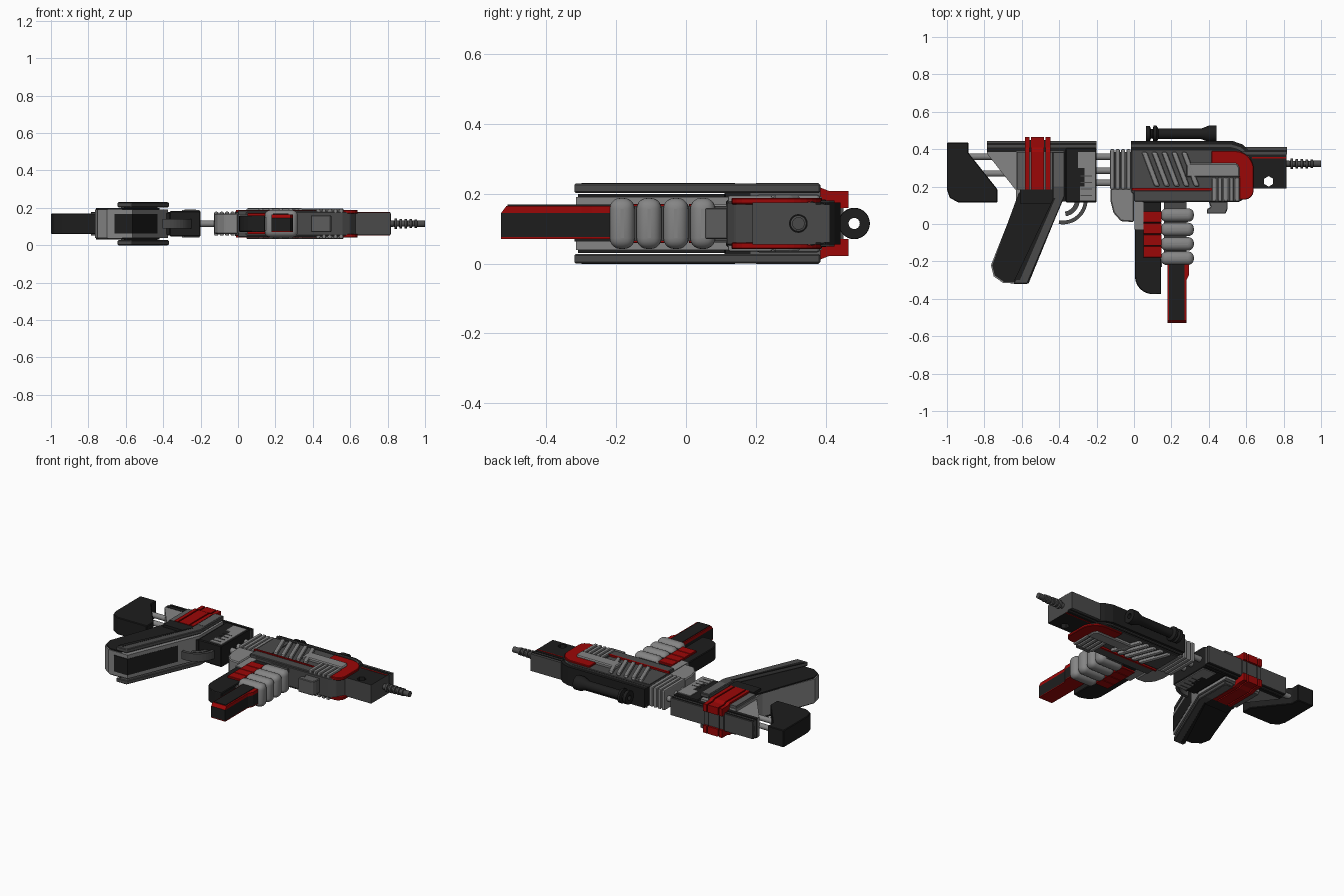
import bpy, bmesh, math

if "Cube" in bpy.data.objects:
    bpy.data.objects.remove(bpy.data.objects["Cube"])

MID = 0.115  # the model is mirrored about this height


def material(name, rgb):
    m = bpy.data.materials.new(name)
    m.diffuse_color = (*rgb, 1)
    m.use_nodes = True
    m.node_tree.nodes["Principled BSDF"].inputs["Base Color"].default_value = m.diffuse_color
    return m


BLACK = material("black", (0.0125, 0.0125, 0.0125))
DARK = material("dark_grey", (0.068, 0.068, 0.068))
MIDG = material("mid_grey", (0.11, 0.11, 0.11))
LIGHT = material("light_grey", (0.235, 0.235, 0.235))
RED = material("red", (0.33, 0.002, 0.002))


def finish(name, bm, mat, bevel=0, seg=1, smooth=False):
    bmesh.ops.recalc_face_normals(bm, faces=bm.faces)
    me = bpy.data.meshes.new(name)
    bm.to_mesh(me)
    bm.free()
    me.materials.append(mat)
    ob = bpy.data.objects.new(name, me)
    bpy.context.collection.objects.link(ob)
    if bevel:
        b = ob.modifiers.new("bevel", 'BEVEL')
        b.width, b.segments = bevel, seg
    if smooth:
        bpy.ops.object.select_all(action='DESELECT')
        ob.select_set(True)
        bpy.context.view_layer.objects.active = ob
        bpy.ops.object.shade_smooth_by_angle(angle=math.radians(40))
    return ob


def prism(name, pts, mat, t1, t0=None, top_only=False, **kw):
    """Outline in x,y extruded in z; with t0 it becomes a pair of mirrored side plates."""
    bm = bmesh.new()
    spans = [(-t1, t1)] if t0 is None else [(t0, t1), (-t1, -t0)]
    for a, b in spans[:1] if top_only else spans:
        f = bm.faces.new([bm.verts.new((x, y, MID + a)) for x, y in pts])
        r = bmesh.ops.extrude_face_region(bm, geom=[f])
        vs = [v for v in r['geom'] if isinstance(v, bmesh.types.BMVert)]
        bmesh.ops.translate(bm, verts=vs, vec=(0, 0, b - a))
    return finish(name, bm, mat, **kw)


def box(name, x0, x1, y0, y1, mat, t1, t0=None, **kw):
    return prism(name, [(x0, y0), (x1, y0), (x1, y1), (x0, y1)], mat, t1, t0, **kw)


def lathe(name, prof, y, mat, n=24, closed=False):
    """Revolve (x, radius) points about a line along x."""
    bm = bmesh.new()
    rings = [[bm.verts.new((x, y + r * math.cos(2 * math.pi * i / n),
                            MID + r * math.sin(2 * math.pi * i / n))) for i in range(n)] for x, r in prof]
    for a, b in list(zip(rings, rings[1:])) + ([(rings[-1], rings[0])] if closed else []):
        for i in range(n):
            bm.faces.new((a[i], a[(i + 1) % n], b[(i + 1) % n], b[i]))
    if not closed:
        bm.faces.new(rings[0])
        bm.faces.new(rings[-1])
    return finish(name, bm, mat, smooth=True)


def loft(name, a, b, mat):
    """Solid between two matching closed outlines."""
    bm = bmesh.new()
    a, b = [bm.verts.new(p) for p in a], [bm.verts.new(p) for p in b]
    bm.faces.new(a)
    bm.faces.new(b)
    for i in range(len(a)):
        j = (i + 1) % len(a)
        bm.faces.new((a[i], a[j], b[j], b[i]))
    return finish(name, bm, mat)


def arc(cx, cy, r, a0, a1, n=8):
    return [(cx + r * math.cos(math.radians(a0 + (a1 - a0) * i / n)),
             cy + r * math.sin(math.radians(a0 + (a1 - a0) * i / n))) for i in range(n + 1)]


# --- shoulder stock and its rods
prism("stock_pad", [(-1, .435), (-.885, .435), (-.885, .38), (-.73, .185), (-.73, .115), (-.94, .115),
                    (-.985, .14), (-1, .185)], BLACK, .055, bevel=.004)
for i, y in enumerate((.36, .27)):
    lathe(f"stock_rod_{i}", [(-.93, .017), (-.6, .017)], y, LIGHT, 16)

# --- rear body
prism("rear_wedge", [(-.785, .395), (-.785, .375), (-.635, .185), (-.6, .185), (-.6, .395)], LIGHT, .06)
box("rear_core", -.62, -.2, .12, .4, BLACK, .058)
box("rear_rail", -.785, -.2, .41, .443, DARK, .055)
box("rear_rail_lower", -.785, -.2, .385, .41, BLACK, .062)
box("rear_rail_groove", -.785, -.2, .423, .434, BLACK, .058)

# --- pistol grip: inner body, inset black panels, raised rails
prism("grip_body", [(-.63, .39), (-.375, .39), (-.375, .14), (-.565, -.315), (-.7, -.315), (-.75, -.28),
                    (-.765, -.22), (-.63, .12)], LIGHT, .076)
prism("grip_panel", [(-.615, .17), (-.42, .11), (-.62, -.31), (-.695, -.31), (-.745, -.275),
                     (-.758, -.22)], BLACK, .084, .074)
prism("grip_rail", [(-.645, -.32), (-.57, -.32), (-.37, .15), (-.37, .385), (-.435, .385), (-.435, .13)],
      DARK, .114, .088, bevel=.004)
prism("grip_rail_inset", [(-.64, -.3), (-.61, -.3), (-.42, .14), (-.43, .14)], BLACK, .1155, .11)
box("grip_upper_panel", -.625, -.43, .185, .385, MIDG, .092, .07)
box("grip_upper_edge", -.43, -.378, .2, .38, MIDG, .1155, .11)
box("grip_lower_panel", -.61, -.43, .11, .185, BLACK, .1, .07)
prism("grip_front_band", [(-.372, .15), (-.564, -.319), (-.66, -.319), (-.5, .1)], BLACK, .052)

# --- red straps on both sides of the rear body (narrow, wide, narrow), joined by a grey back
prof = [(.185, .103), (.385, .103), (.41, .093), (.465, .093), (.465, .045), (.185, .045)]
for i, (x0, x1) in enumerate(((-.583, -.56), (-.552, -.48), (-.472, -.447))):
    for side, s in (("top", 1), ("bottom", -1)):
        loft(f"strap_{side}_{i}", [(x0, y, MID + s * t) for y, t in prof],
             [(x1, y, MID + s * t) for y, t in prof], RED)
    box(f"strap_back_{i}", x0, x1, .4, .452, DARK, .046)
box("strap_backing", -.578, -.45, .19, .448, BLACK, .085)

# --- trigger housing, guard and trigger
box("trigger_housing", -.365, -.2, .115, .405, BLACK, .068, bevel=.005)
prism("housing_plate", [(-.3, .385), (-.205, .385), (-.205, .125), (-.29, .125), (-.29, .2), (-.265, .2),
                        (-.265, .3), (-.3, .3)], LIGHT, .073, .066)
for i in range(4):
    box(f"housing_tab_{i}", -.285, -.225, .15 + i * .035, .155 + i * .035, DARK, .075, .07)
prism("trigger_guard", arc(-.38, .13, .132, -100, 0, 12) + arc(-.38, .13, .112, 0, -100, 12), DARK, .025)
prism("trigger", arc(-.38, .13, .09, -80, 0) + arc(-.38, .13, .065, 0, -80), DARK, .016)

# --- joining rods and collar
for i, y in enumerate((.36, .285, .22)):
    lathe(f"joint_rod_{i}", [(-.22, .018), (0, .018)], y, LIGHT, 16)
prism("collar", [(-.125, .19), (-.125, .12), (-.11, .06), (-.07, .015), (.0, .01), (.0, .19)], LIGHT, .055,
      bevel=.006)
box("collar_core", -.11, 0, .19, .385, DARK, .05)
for i in range(4):
    box(f"collar_rib_{i}", -.127 + i * .029, -.105 + i * .029, .185, .4, LIGHT, .064, bevel=.006, seg=2)

# --- front body
prism("front_body", [(-.015, .4), (.55, .4), (.62, .36), (.635, .3), (.635, .2), (.6, .14), (.56, .118),
                     (.05, .115), (-.015, .17)], DARK, .063, bevel=.004)
prism("front_rail", [(-.015, .443), (.53, .443), (.58, .425), (.61, .4), (.61, .385), (-.015, .385)], BLACK, .06)
prism("front_rail_edge", [(-.015, .425), (.52, .425), (.57, .41), (.6, .385), (.585, .385), (.55, .403),
                          (.515, .412), (-.015, .412)], DARK, .066)
box("red_line", -.012, .42, .18, .192, RED, .074)
box("front_lower", .0, .43, .12, .18, DARK, .071, bevel=.004)
box("front_inset", -.01, .1, .2, .385, DARK, .068)

# slanted cooling ribs
for i in range(5):
    x = .04 + i * .053
    prism(f"slant_rib_{i}", [(x, .385), (x + .03, .385), (x + .1, .2), (x + .07, .2)], LIGHT, .083, .06,
          bevel=.01, seg=2)

# red hood plates with grey bar and lower ribs
prism("red_hood", [(.415, .39), (.52, .39)] + arc(.54, .29, .1, 90, 0) + [(.64, .2)] +
      arc(.59, .18, .05, 0, -90, 4) + [(.565, .13), (.565, .25), (.415, .25)], RED, .073, .055, bevel=.003)
prism("hood_bar", [(.28, .325), (.55, .325), (.565, .3), (.565, .25), (.28, .25)], LIGHT, .082, .05, bevel=.006)
box("lower_rib_base", .41, .56, .13, .25, DARK, .07)
for i in range(5):
    x = .418 + i * .031
    box(f"lower_rib_{i}", x, x + .021, .12, .248, LIGHT, .08, .05, bevel=.006, seg=2)
prism("lower_hook", [(.4, .12), (.5, .12), (.5, .08), (.49, .055), (.39, .055), (.39, .08), (.41, .09)],
      MIDG, .045, bevel=.004)

# --- muzzle block with a hexagonal through hole, black on its flat sides
muzzle = box("muzzle_block", .6, .815, .19, .372, BLACK, .06)
cutter = prism("hole_cutter", arc(.72, .228, .028, 30, 330, 5), BLACK, .2)
boolean = muzzle.modifiers.new("hole", 'BOOLEAN')
boolean.object, boolean.solver = cutter, 'EXACT'
bpy.context.view_layer.objects.active = muzzle
bpy.ops.object.modifier_apply(modifier="hole")
bpy.data.objects.remove(cutter)
muzzle.data.materials.clear()
muzzle.data.materials.append(BLACK)
muzzle.data.materials.append(DARK)
for p in muzzle.data.polygons:
    p.material_index = 1 if p.normal.x > .9 and p.center.x > .8 or p.center.y < .191 else 0
prism("muzzle_top", [(.57, .372), (.818, .372), (.818, .412), (.6, .412)], DARK, .055)
box("muzzle_top_groove", .6, .816, .385, .395, BLACK, .058)
box("muzzle_red_line", .63, .814, .35, .357, RED, .0625, .058)

# --- ribbed barrel
barrel = [(.8, .018)]
for i in range(5):
    x = .835 + i * .027
    barrel += [(x, .016), (x + .002, .027 - .001 * i), (x + .014, .027 - .001 * i), (x + .016, .016)]
lathe("barrel", barrel + [(.965, .018), (1.0, .018)], .322, DARK, 20)

# --- scope, a hollow tube
lathe("scope", [(.065, .016), (.065, .042), (.085, .042), (.09, .026), (.1, .026), (.105, .045), (.12, .045),
                (.13, .028), (.36, .028), (.4, .044), (.44, .044), (.44, .016)], .482, BLACK, 28, closed=True)

# --- rear magazine
prism("magazine", [(.005, .12), (.145, .12), (.145, -.375), (.1, -.375)] + arc(.1, -.28, .095, -90, -180, 6),
      BLACK, .044, bevel=.004)
box("magazine_cheek", .003, .052, -.03, .12, LIGHT, .05)
for i in range(4):
    y = .068 - i * .062
    box(f"magazine_red_{i}", .05, .148, y - .06, y, RED, .056, bevel=.002)
box("magazine_latch", .115, .15, -.23, -.18, LIGHT, .035)

# --- foregrip: rounded coils around a core, with the lower handle
box("foregrip_core", .16, .28, -.2, .13, DARK, .05)
for i in range(4):
    y = .048 - i * .077
    box(f"coil_{i}", .143, .32, y - .036, y + .036, LIGHT, .073, bevel=.031, seg=5, smooth=True)
handle = [(.18, -.2), (.295, -.2), (.295, -.27), (.28, -.3), (.28, -.53), (.18, -.53)]
loft("handle", [(x, y, MID - .039) for x, y in handle], [(x, y, MID + .03) for x, y in handle], BLACK)
loft("handle_red_bottom", [(x, y, MID - .044) for x, y in handle], [(x, y, MID - .039) for x, y in handle], RED)
loft("handle_red_top", [(x, y, MID + .03) for x, y in handle],
     [(x, y + (.015 if y < -.5 else 0), MID + .05) for x, y in handle], RED)
box("handle_panel", .187, .27, -.512, -.2, BLACK, .054, .048, top_only=True)
